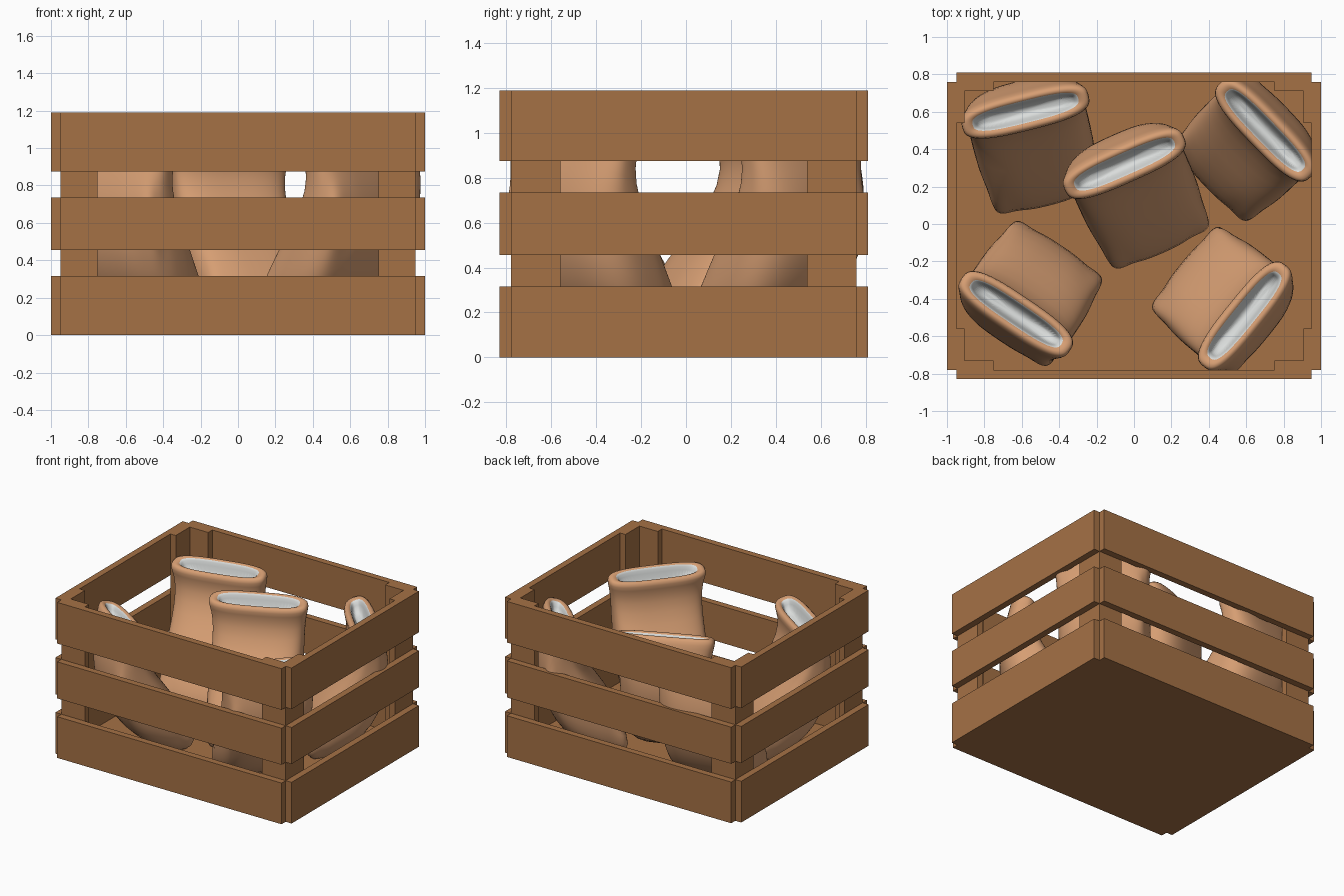
import bpy, bmesh, math
from mathutils import Vector

if "Cube" in bpy.data.objects:
    bpy.data.objects.remove(bpy.data.objects["Cube"])

def material(name, rgb):
    m = bpy.data.materials.new(name)
    m.diffuse_color = (*rgb, 1)
    m.use_nodes = True
    m.node_tree.nodes["Principled BSDF"].inputs["Base Color"].default_value = m.diffuse_color
    return m

WOOD = material("brown wood", (0.375, 0.165, 0.06))
CLOTH = material("tan cloth", (0.67, 0.34, 0.17))
LINING = material("pale lining", (0.70, 0.72, 0.71))

def finish(name, bm, mats):
    bmesh.ops.recalc_face_normals(bm, faces=bm.faces)
    me = bpy.data.meshes.new(name)
    bm.to_mesh(me)
    bm.free()
    for m in mats:
        me.materials.append(m)
    ob = bpy.data.objects.new(name, me)
    bpy.context.collection.objects.link(ob)
    return ob

def add_box(bm, x0, x1, y0, y1, z0, z1):
    vs = bmesh.ops.create_cube(bm, size=1)["verts"]
    for v in vs:
        v.co = Vector(((x0 + x1) / 2 + v.co.x * (x1 - x0),
                       (y0 + y1) / 2 + v.co.y * (y1 - y0),
                       (z0 + z1) / 2 + v.co.z * (z1 - z0)))

def box(name, *dims):
    bm = bmesh.new()
    add_box(bm, *dims)
    return finish(name, bm, [WOOD])

# Crate: slats on four sides in three tiers
YF, YB, T = -0.83, 0.81, 0.05
H = 1.19
for tier, (z0, z1) in {"lower": (0, 0.315), "middle": (0.455, 0.735), "upper": (0.875, H)}.items():
    box(f"{tier}_front_slat", -0.95, 0.95, YF, YF + T, z0, z1)
    box(f"{tier}_back_slat", -0.95, 0.95, YB - T, YB, z0, z1)
    box(f"{tier}_left_slat", -1, -0.95, YF + T, YB - T, z0, z1)
    box(f"{tier}_right_slat", 0.95, 1, YF + T, YB - T, z0, z1)

box("crate_floor", -0.95, 0.95, YF + T, YB - T, 0, 0.05)

# L-shaped corner posts inside the slats
for sx, side in ((-1, "left"), (1, "right")):
    for y, sy, end in ((YF + T, 1, "front"), (YB - T, -1, "back")):
        bm = bmesh.new()
        xs = sorted((sx * 0.95, sx * 0.75))
        ys = sorted((y, y + sy * T))
        add_box(bm, *xs, *ys, 0, H)
        xs = sorted((sx * 0.95, sx * 0.905))
        ys = sorted((y + sy * T, y + sy * 0.22))
        add_box(bm, *xs, *ys, 0, H)
        finish(f"{end}_{side}_post", bm, [WOOD])

# Sack rings: near (v, z), far (v, z), half width, near and far corner stretch
RINGS = [
    (0.33, 0.00, 0.08, 0.14, 0.18, 0.00, 0.00),
    (0.41, 0.03, -0.04, 0.24, 0.27, 0.06, 0.00),
    (0.45, 0.12, -0.11, 0.37, 0.31, 0.20, 0.03),
    (0.42, 0.26, -0.15, 0.48, 0.32, 0.05, 0.08),
    (0.33, 0.43, -0.17, 0.60, 0.32, 0.00, 0.18),
    (0.20, 0.60, -0.17, 0.72, 0.32, 0.00, 0.08),
    (0.10, 0.76, -0.15, 0.84, 0.32, 0.00, 0.00),
    (0.08, 0.90, -0.12, 0.94, 0.335, 0.00, 0.00),
    (0.11, 0.965, -0.11, 1.00, 0.355, 0.00, 0.00),
    (0.085, 1.00, -0.085, 1.04, 0.34, 0.00, 0.00),
    (0.055, 0.99, -0.055, 1.03, 0.285, 0.00, 0.00),
    (0.05, 0.965, -0.05, 1.00, 0.27, 0.00, 0.00),
    (0.02, 0.90, -0.03, 0.91, 0.25, 0.00, 0.00),
]
SIDES = 48
LINING_START = 10

def sack(name, x, y, angle, reach=1.0, ear_side=0):
    """angle = direction of the opening's long axis; the base reaches along its right-hand side.
    ear_side = end of the long axis where the far corner sticks out."""
    a = math.radians(angle)
    u_dir = Vector((math.cos(a), math.sin(a), 0))
    v_dir = Vector((math.sin(a), -math.cos(a), 0))
    bm = bmesh.new()
    loops = []
    for vn, zn, vf, zf, hu, near_ear, far_ear in RINGS:
        loop = []
        for i in range(SIDES):
            t = 2 * math.pi * i / SIDES
            c, s = math.cos(t), math.sin(t)
            ear = near_ear if s > 0 else (far_ear if c * ear_side > 0 else 0)
            k = 1 + ear * abs(math.sin(2 * t)) ** 8
            p = 2 / 3
            cu = k * math.copysign(abs(c) ** p, c)
            cv = k * math.copysign(abs(s) ** p, s)
            v = (vn + vf) / 2 + cv * (vn - vf) / 2
            if v > 0.12:
                v = 0.12 + (v - 0.12) * reach
            z = max(0.0, (zn + zf) / 2 + cv * (zn - zf) / 2)
            loop.append(bm.verts.new(Vector((x, y, z)) + u_dir * (cu * hu) + v_dir * v))
        loops.append(loop)
    for r in range(len(loops) - 1):
        for i in range(SIDES):
            j = (i + 1) % SIDES
            f = bm.faces.new((loops[r][i], loops[r][j], loops[r + 1][j], loops[r + 1][i]))
            f.material_index = 1 if r >= LINING_START else 0
    bm.faces.new(loops[0])
    bm.faces.new(loops[-1]).material_index = 1
    for f in bm.faces:
        f.smooth = True
    ob = finish(name, bm, [CLOTH, LINING])
    sub = ob.modifiers.new("smooth", 'SUBSURF')
    sub.levels = sub.render_levels = 1

sack("centre_sack", -0.05, 0.32, 24, 1.25)
sack("back_left_sack", -0.58, 0.60, 14, 1.25)
sack("back_right_sack", 0.70, 0.50, -46, 1.0, -1)
sack("front_left_sack", -0.63, -0.48, 146, 1.0, -1)
sack("front_right_sack", 0.59, -0.49, 231, 1.0, 1)
